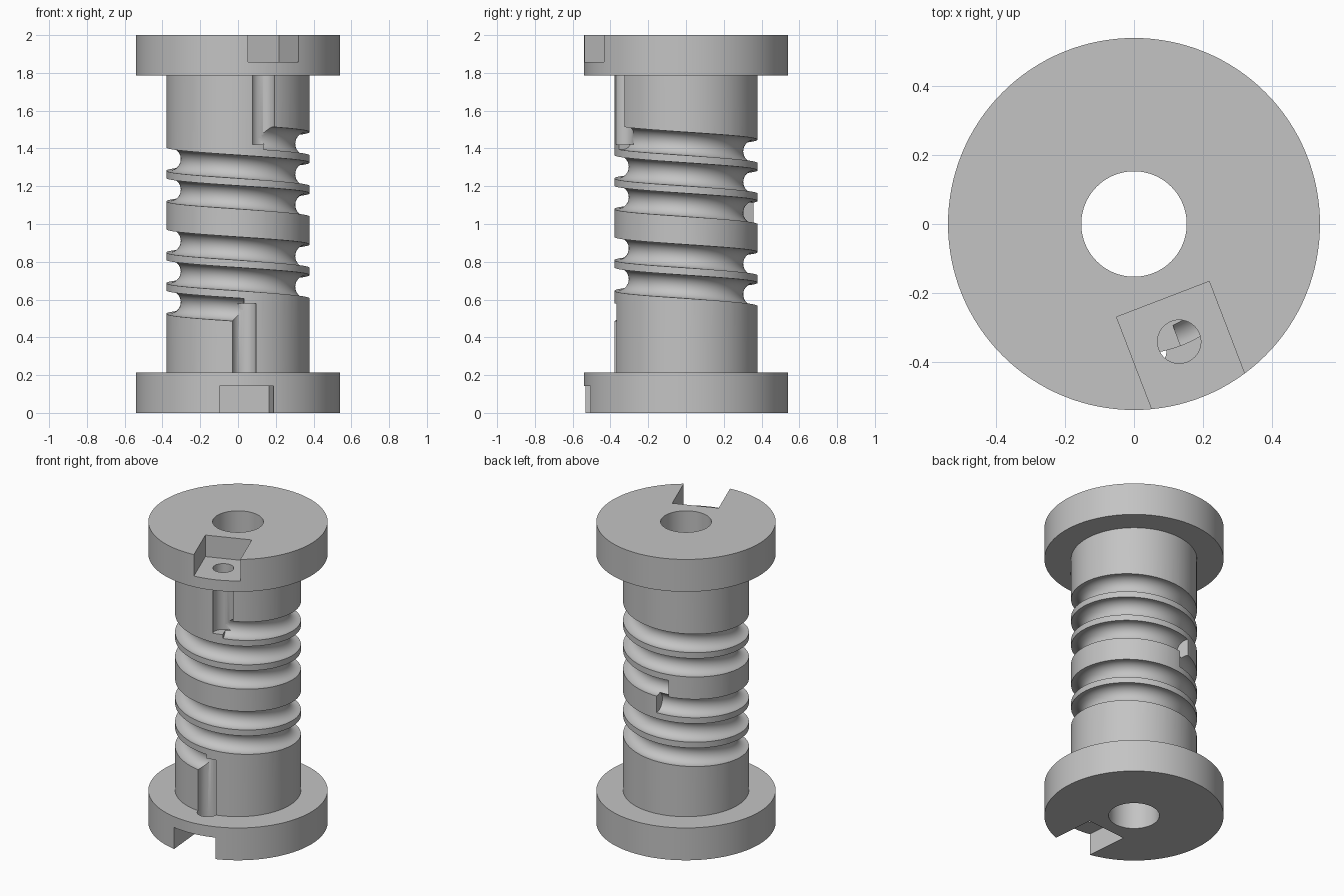
import bpy, bmesh
from math import radians, cos, sin, tau
from mathutils import Matrix, Vector

cube = bpy.data.objects.get("Cube")
if cube:
    bpy.data.objects.remove(cube, do_unlink=True)

FLANGE_R, CORE_R, BORE_R = 0.54, 0.379, 0.153
FLANGE_H, HEIGHT = 0.215, 2.0
WIRE_R, WIRE_PATH = 0.063, 0.366      # groove radius, distance of its centre from the axis
PITCH = 0.162
SEGMENTS = 128

grey = bpy.data.materials.new("plain grey")
grey.use_nodes = True
grey.diffuse_color = (0.55, 0.55, 0.55, 1)
grey.node_tree.nodes["Principled BSDF"].inputs["Base Color"].default_value = grey.diffuse_color


def make_object(name, bm):
    bmesh.ops.recalc_face_normals(bm, faces=bm.faces)
    mesh = bpy.data.meshes.new(name)
    bm.to_mesh(mesh)
    bm.free()
    mesh.materials.append(grey)
    obj = bpy.data.objects.new(name, mesh)
    bpy.context.collection.objects.link(obj)
    return obj


def lathe(name, profile):
    """Spin a closed (radius, z) outline around the z axis."""
    bm = bmesh.new()
    rings = []
    for i in range(SEGMENTS):
        a = tau * i / SEGMENTS
        rings.append([bm.verts.new((r * cos(a), r * sin(a), z)) for r, z in profile])
    n = len(profile)
    for i, ring in enumerate(rings):
        nxt = rings[(i + 1) % SEGMENTS]
        for j in range(n):
            k = (j + 1) % n
            bm.faces.new((ring[j], nxt[j], nxt[k], ring[k]))
    return make_object(name, bm)


def helix_cutter(name, start, end, z_start, sides=28):
    """Round rod wound around the core, sinking as the angle grows."""
    bm = bmesh.new()
    steps = int((end - start) / 4)
    rings = []
    for i in range(steps + 1):
        deg = start + (end - start) * i / steps
        a = radians(deg)
        out = Vector((cos(a), sin(a), 0))
        centre = out * WIRE_PATH + Vector((0, 0, z_start - PITCH * (deg - start) / 360))
        rings.append([bm.verts.new(centre + out * WIRE_R * cos(tau * s / sides)
                                   + Vector((0, 0, WIRE_R * sin(tau * s / sides))))
                      for s in range(sides)])
    for lower, upper in zip(rings, rings[1:]):
        for s in range(sides):
            t = (s + 1) % sides
            bm.faces.new((lower[s], lower[t], upper[t], upper[s]))
    bm.faces.new(rings[0])
    bm.faces.new(rings[-1])
    return make_object(name, bm)


def slot_cutter(name, deg, z0, z1):
    """Upright round channel along the core."""
    bm = bmesh.new()
    a = radians(deg)
    place = Matrix.Translation((WIRE_PATH * cos(a), WIRE_PATH * sin(a), (z0 + z1) / 2))
    bmesh.ops.create_cone(bm, cap_ends=True, segments=40, radius1=WIRE_R, radius2=WIRE_R,
                          depth=z1 - z0, matrix=place)
    return make_object(name, bm)


def notch_cutter(name, deg, z0, z1):
    """Square pocket opening through the flange rim."""
    bm = bmesh.new()
    inner, outer, width = 0.234, 0.7, 0.288
    place = (Matrix.Rotation(radians(deg), 4, 'Z')
             @ Matrix.Translation(((inner + outer) / 2, 0, (z0 + z1) / 2))
             @ Matrix.Diagonal((outer - inner, width, z1 - z0, 1)))
    bmesh.ops.create_cube(bm, size=1, matrix=place)
    return make_object(name, bm)


# Spool: two flanges, a core and a through bore
top_z = HEIGHT - FLANGE_H
spool = lathe("spool", [
    (BORE_R, 0), (FLANGE_R, 0), (FLANGE_R, FLANGE_H), (CORE_R, FLANGE_H),
    (CORE_R, top_z), (FLANGE_R, top_z), (FLANGE_R, HEIGHT), (BORE_R, HEIGHT)])

# The lower half repeats the upper one, turned over about a horizontal axis
TOP_DEG, LOW_DEG = -69, 275
WOUND = 898                            # degrees travelled by each groove
Z_TOP = 1.456
Z_LOW_START = HEIGHT - Z_TOP + PITCH * WOUND / 360
cutters = [
    helix_cutter("upper_groove", TOP_DEG, TOP_DEG + WOUND, Z_TOP),
    helix_cutter("lower_groove", LOW_DEG - WOUND, LOW_DEG, Z_LOW_START),
    slot_cutter("upper_slot", TOP_DEG, 1.42, 1.95),
    slot_cutter("lower_slot", LOW_DEG, 0.05, 0.58),
    notch_cutter("upper_notch", TOP_DEG, 1.857, 2.1),
    notch_cutter("lower_notch", LOW_DEG, -0.1, 0.143),
]

# Carve every groove, slot and notch
bpy.ops.object.select_all(action='DESELECT')
bpy.context.view_layer.objects.active = spool
spool.select_set(True)
for cutter in cutters:
    cutter.hide_render = True
    mod = spool.modifiers.new(cutter.name, 'BOOLEAN')
    mod.operation = 'DIFFERENCE'
    mod.solver = 'EXACT'
    mod.object = cutter
    bpy.ops.object.modifier_apply(modifier=mod.name)
    bpy.data.objects.remove(cutter, do_unlink=True)

bpy.ops.object.shade_smooth_by_angle(angle=radians(30))
